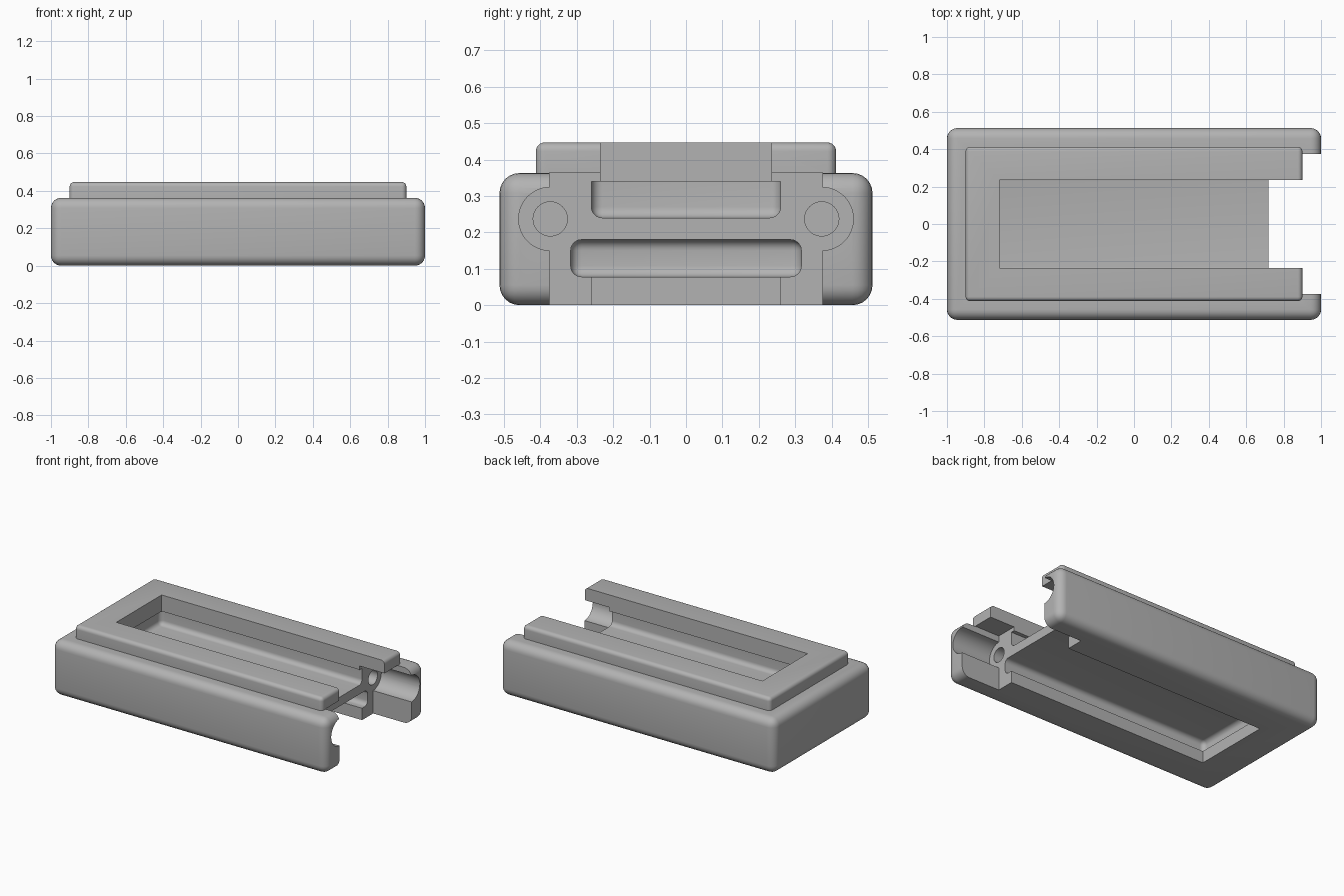
import bpy, bmesh, math
from mathutils import Matrix, Vector

cube = bpy.data.objects.get("Cube")
if cube:
    bpy.data.objects.remove(cube, do_unlink=True)

grey = bpy.data.materials.new("plain grey")
grey.use_nodes = True
COLOUR = (0.45, 0.45, 0.45, 1)
grey.diffuse_color = COLOUR
grey.node_tree.nodes["Principled BSDF"].inputs["Base Color"].default_value = COLOUR


def make_object(name, bm):
    bmesh.ops.recalc_face_normals(bm, faces=bm.faces)
    mesh = bpy.data.meshes.new(name)
    bm.to_mesh(mesh)
    bm.free()
    mesh.materials.append(grey)
    obj = bpy.data.objects.new(name, mesh)
    bpy.context.collection.objects.link(obj)
    return obj


def box(name, x, y, z, radius=0, keep_top=False, keep_bottom=False):
    """Box from x, y, z ranges; optional rounding that can leave an end sharp."""
    bm = bmesh.new()
    bmesh.ops.create_cube(bm, size=1)
    for v in bm.verts:
        v.co = Vector([r[0] if c < 0 else r[1] for c, r in zip(v.co, (x, y, z))])
    if radius:
        edges = []
        for e in bm.edges:
            heights = {round(v.co.z, 4) for v in e.verts}
            if keep_top and heights == {round(z[1], 4)}:
                continue
            if keep_bottom and heights == {round(z[0], 4)}:
                continue
            edges.append(e)
        bmesh.ops.bevel(bm, geom=edges, offset=radius, segments=6,
                        profile=0.5, affect='EDGES', clamp_overlap=True)
    return make_object(name, bm)


def rod(name, x, y, z, radius, sides=48):
    """Cylinder along x."""
    bm = bmesh.new()
    place = Matrix.Translation((sum(x) / 2, y, z)) @ Matrix.Rotation(math.pi / 2, 4, 'Y')
    bmesh.ops.create_cone(bm, cap_ends=True, segments=sides, radius1=radius,
                          radius2=radius, depth=x[1] - x[0], matrix=place)
    return make_object(name, bm)


def combine(target, tool, operation):
    tool.hide_render = True
    mod = target.modifiers.new(operation, 'BOOLEAN')
    mod.operation = operation
    mod.solver = 'EXACT'
    mod.object = tool
    bpy.context.view_layer.objects.active = target
    bpy.ops.object.modifier_apply(modifier=mod.name)
    bpy.data.objects.remove(tool, do_unlink=True)


# Rounded base with the raised frame on top
body = box("housing", (-1, 1), (-0.5125, 0.5125), (0, 0.363), 0.055)
frame = box("raised_frame", (-0.9, 0.9), (-0.4125, 0.4125), (0.25, 0.447), 0.024,
            keep_bottom=True)
combine(body, frame, 'UNION')

END = 0.72    # where the open end begins
FAR = 1.3     # beyond the open end
AXIS = 0.237  # height of the screw holes

cutters = [
    # Gap between the two arms, under the frame
    box("end_gap", (END, FAR), (-0.375, 0.375), (-0.2, 0.365)),
    # Top pocket: narrow mouth over a wider channel
    box("top_mouth", (-0.72, FAR), (-0.235, 0.235), (0.3, 0.6)),
    box("top_channel", (-0.745, FAR), (-0.26, 0.26), (0.24, 0.34), 0.03, keep_top=True),
    # Bottom pocket: mouth under a wider rounded channel
    box("bottom_mouth", (-0.745, FAR), (-0.26, 0.26), (-0.2, 0.13)),
    box("bottom_channel", (-0.8, FAR), (-0.317, 0.317), (0.078, 0.18), 0.03),
]
# Round grooves in the arms, screw holes and nut pockets
for side in (-1, 1):
    y = side * 0.373
    cutters += [
        rod("arm_groove", (END, FAR), y, AXIS, 0.087),
        rod("screw_hole", (0.4, 0.85), y, AXIS, 0.047),
        rod("nut_pocket", (0.3, 0.48), y, AXIS, 0.09, 6),
    ]
for cutter in cutters:
    combine(body, cutter, 'DIFFERENCE')

# Smooth the rounded edges, keep the cut edges sharp
bpy.ops.object.select_all(action='DESELECT')
body.select_set(True)
bpy.context.view_layer.objects.active = body
bpy.ops.object.shade_smooth_by_angle(angle=math.radians(30))
